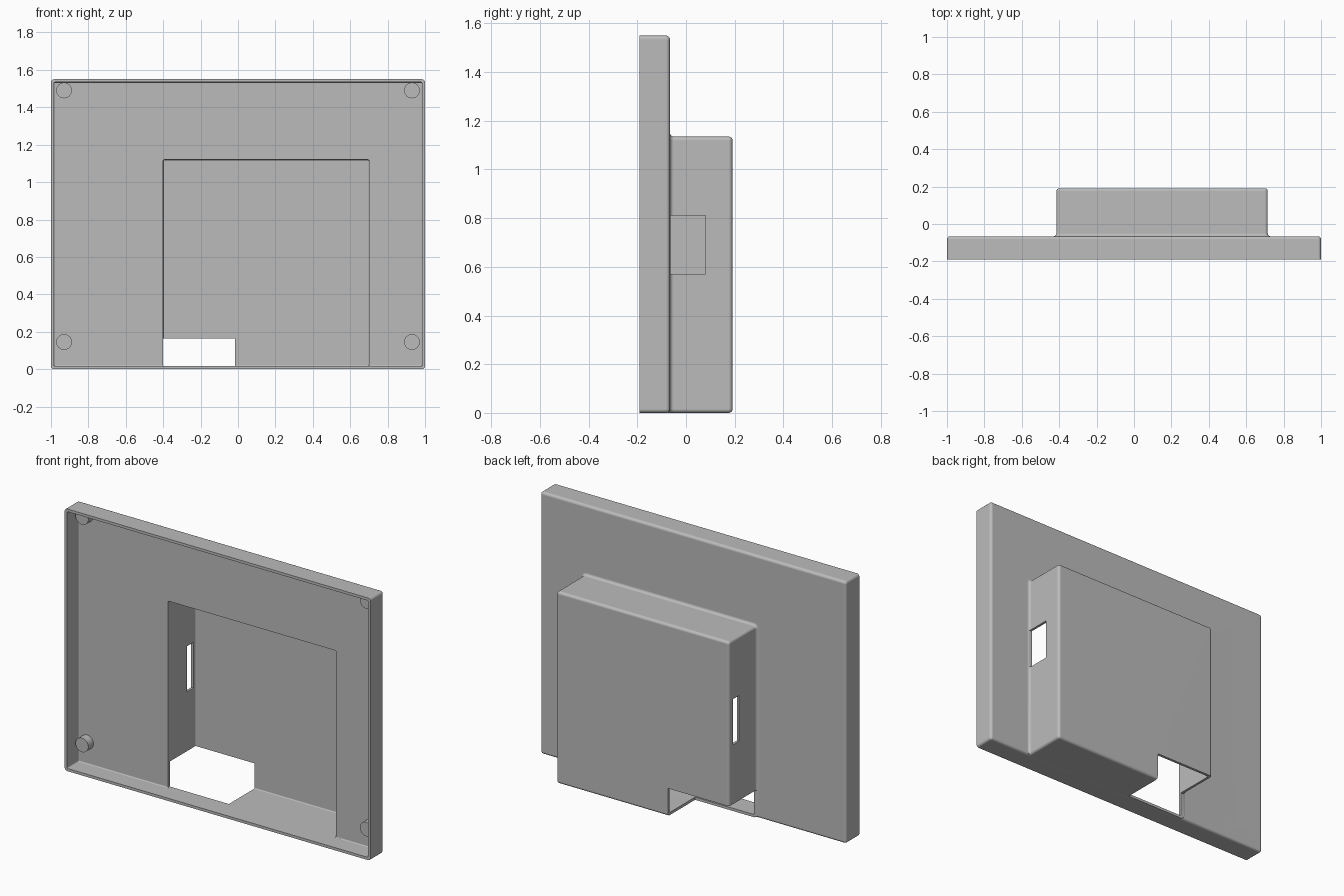
import bpy, bmesh
from math import pi, sin, cos, radians

default = bpy.data.objects.get("Cube")
if default:
    bpy.data.objects.remove(default, do_unlink=True)

grey = bpy.data.materials.new("plain_grey")
grey.use_nodes = True
colour = (0.5, 0.5, 0.5, 1)
grey.diffuse_color = colour
grey.node_tree.nodes["Principled BSDF"].inputs["Base Color"].default_value = colour

FRONT, STEP, BACK = -0.191, -0.066, 0.191
WALL, ROUND, SEGS = 0.016, 0.016, 5


def finish(name, bm):
    bmesh.ops.recalc_face_normals(bm, faces=bm.faces)
    mesh = bpy.data.meshes.new(name)
    bm.to_mesh(mesh)
    bm.free()
    mesh.materials.append(grey)
    obj = bpy.data.objects.new(name, mesh)
    bpy.context.collection.objects.link(obj)
    return obj


def ring(x0, x1, z0, z1, grow, radius):
    """Rounded rectangle; growing leaves the bottom edge in place."""
    x0, x1, z1 = x0 - grow, x1 + grow, z1 + grow
    z0 += max(0, -grow)
    r = max(radius + grow, 0.003)
    corners = [(x1 - r, z1 - r), (x0 + r, z1 - r), (x0 + r, z0 + r), (x1 - r, z0 + r)]
    points = []
    for i, (cx, cz) in enumerate(corners):
        for k in range(SEGS + 1):
            a = pi / 2 * (i + k / SEGS)
            points.append((cx + r * cos(a), cz + r * sin(a)))
    return points


def loft(name, rect, profile, radius):
    """Stack rounded rectangles along y; profile holds (y, growth) pairs."""
    bm = bmesh.new()
    rings = [[bm.verts.new((x, y, z)) for x, z in ring(*rect, grow, radius)]
             for y, grow in profile]
    for a, b in zip(rings, rings[1:]):
        for i in range(len(a)):
            j = (i + 1) % len(a)
            bm.faces.new((a[i], a[j], b[j], b[i]))
    bm.faces.new(rings[0])
    bm.faces.new(rings[-1])
    return finish(name, bm)


def rounded_end(y, r):
    steps = [pi / 2 * k / SEGS for k in range(SEGS + 1)]
    return [(y - r + r * sin(a), r * cos(a) - r) for a in steps]


def flared_base(y, r):
    steps = [pi / 2 * k / SEGS for k in range(SEGS + 1)]
    return [(y + r - r * cos(a), r - r * sin(a)) for a in steps]


def block(name, x0, x1, y0, y1, z0, z1):
    bm = bmesh.new()
    bmesh.ops.create_cube(bm, size=1)
    for v in bm.verts:
        v.co = (x1 if v.co.x > 0 else x0, y1 if v.co.y > 0 else y0,
                z1 if v.co.z > 0 else z0)
    return finish(name, bm)


def rod(name, x, z, radius, y0, y1):
    bm = bmesh.new()
    bmesh.ops.create_cone(bm, cap_ends=True, segments=32, radius1=radius,
                          radius2=radius, depth=y1 - y0)
    for v in bm.verts:
        px, py, pz = v.co
        v.co = (x + px, (y0 + y1) / 2 + pz, z + py)
    return finish(name, bm)


def combine(target, other, operation):
    mod = target.modifiers.new(operation.lower(), 'BOOLEAN')
    mod.operation, mod.solver, mod.object = operation, 'EXACT', other
    bpy.context.view_layer.objects.active = target
    bpy.ops.object.modifier_apply(modifier=mod.name)
    bpy.data.objects.remove(other, do_unlink=True)


# Outer form: wide panel with a raised compartment behind it
shell = loft("enclosure_shell", (-1, 1, 0, 1.55),
             [(FRONT, 0)] + rounded_end(STEP, ROUND), ROUND)
compartment = loft("compartment", (-0.415, 0.715, 0, 1.135),
                   [(STEP - 0.01, ROUND)] + flared_base(STEP, ROUND)
                   + rounded_end(BACK, ROUND), ROUND)
combine(shell, compartment, 'UNION')

# Hollow both volumes from the front
inner = 0.006
panel_cavity = loft("panel_cavity", (-1 + WALL, 1 - WALL, WALL, 1.55 - WALL),
                    [(FRONT - 0.1, 0)] + rounded_end(STEP - WALL, inner), inner)
combine(shell, panel_cavity, 'DIFFERENCE')
box_cavity = loft("box_cavity", (-0.4, 0.7, WALL, 1.12),
                  [(FRONT - 0.05, 0)] + rounded_end(BACK - WALL, inner), inner)
combine(shell, box_cavity, 'DIFFERENCE')

# Screw bosses with through holes
for x in (-0.93, 0.93):
    for z in (0.145, 1.49):
        combine(shell, rod("screw_boss", x, z, 0.042, -0.13, STEP - WALL / 2), 'UNION')
        combine(shell, rod("screw_hole", x, z, 0.027, -0.16, 0), 'DIFFERENCE')

# Bottom corner notch and the openings in both side walls
skin = STEP + 0.002
for cutter in (
    block("corner_notch", -0.5, -0.015, skin, 0.3, -0.1, 0.165),
    block("left_opening", 0.6, 0.85, skin, 0.08, 0.57, 0.81),
    block("right_slot", -0.5, -0.35, 0.097, 0.155, 0.515, 0.785),
):
    combine(shell, cutter, 'DIFFERENCE')

# Smooth the rounded edges while keeping the flats crisp
for obj in bpy.context.selected_objects:
    obj.select_set(False)
shell.select_set(True)
bpy.context.view_layer.objects.active = shell
bpy.ops.object.shade_smooth_by_angle(angle=radians(35))
weighted = shell.modifiers.new("weighted_normals", 'WEIGHTED_NORMAL')
weighted.keep_sharp = True
